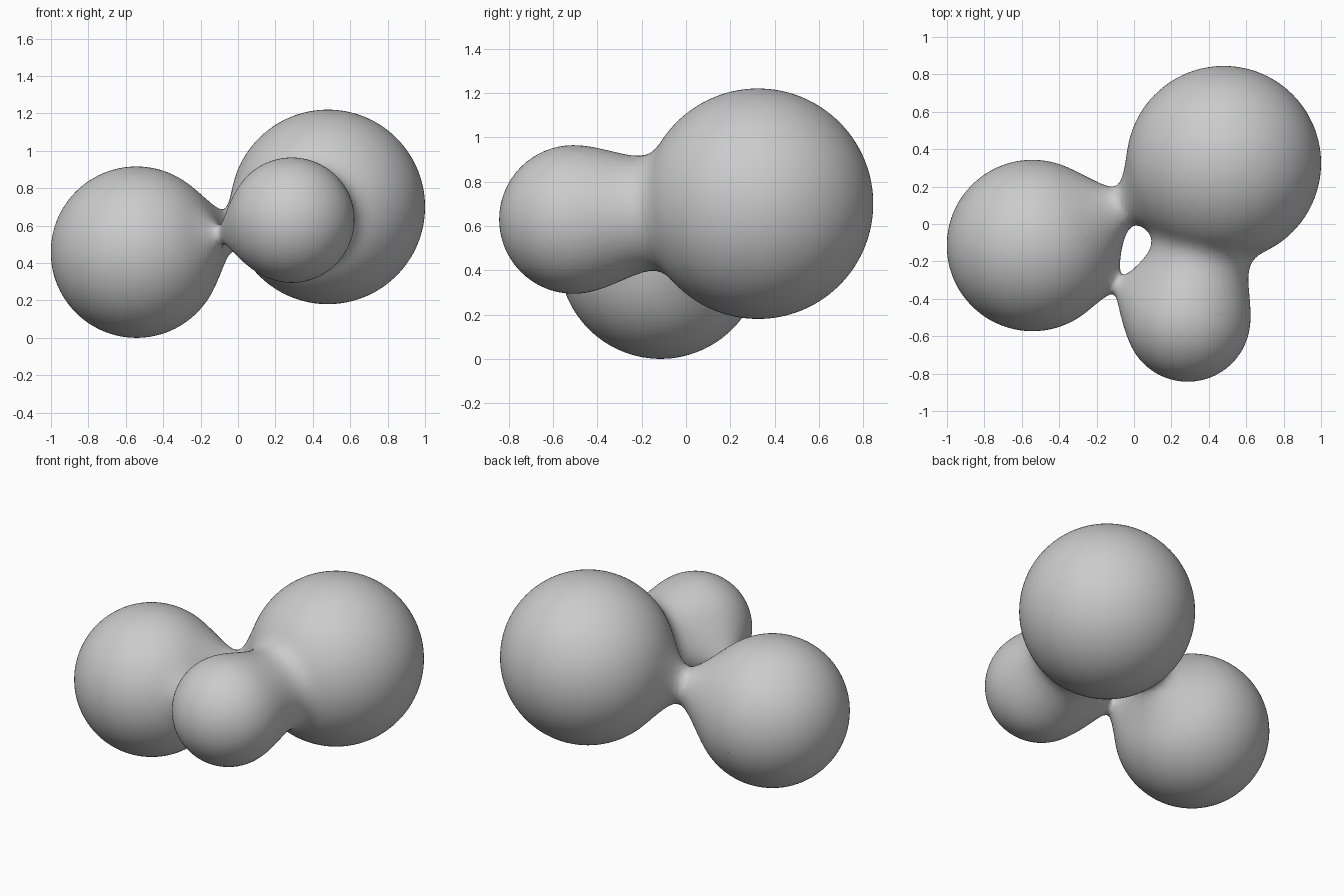
import bpy

if "Cube" in bpy.data.objects:
    bpy.data.objects.remove(bpy.data.objects["Cube"])

# Visible sphere radius -> metaball influence radius (stiffness 2, threshold 0.6)
INFLUENCE = (1 - (0.6 / 2) ** (1 / 3)) ** -0.5

# Three balls: centre and visible radius
BALLS = [
    ((-0.543, -0.115, 0.458), 0.458),   # left
    ((0.48, 0.325, 0.70), 0.52),        # large back right
    ((0.287, -0.508, 0.629), 0.335),    # small front
]

# Blended body, melted together at the necks
meta = bpy.data.metaballs.new("blob_body")
meta.resolution = meta.render_resolution = 0.02
meta.threshold = 0.6
for centre, radius in BALLS:
    ball = meta.elements.new(type='BALL')
    ball.co = centre
    ball.radius = radius * INFLUENCE
    ball.stiffness = 2

blob = bpy.data.objects.new("blob_body", meta)
bpy.context.collection.objects.link(blob)
bpy.context.view_layer.objects.active = blob
blob.select_set(True)
bpy.context.view_layer.update()

# Freeze to a smooth mesh
bpy.ops.object.convert(target='MESH')
body = bpy.context.object
body.name = "blob_body"
bpy.ops.object.shade_smooth()
